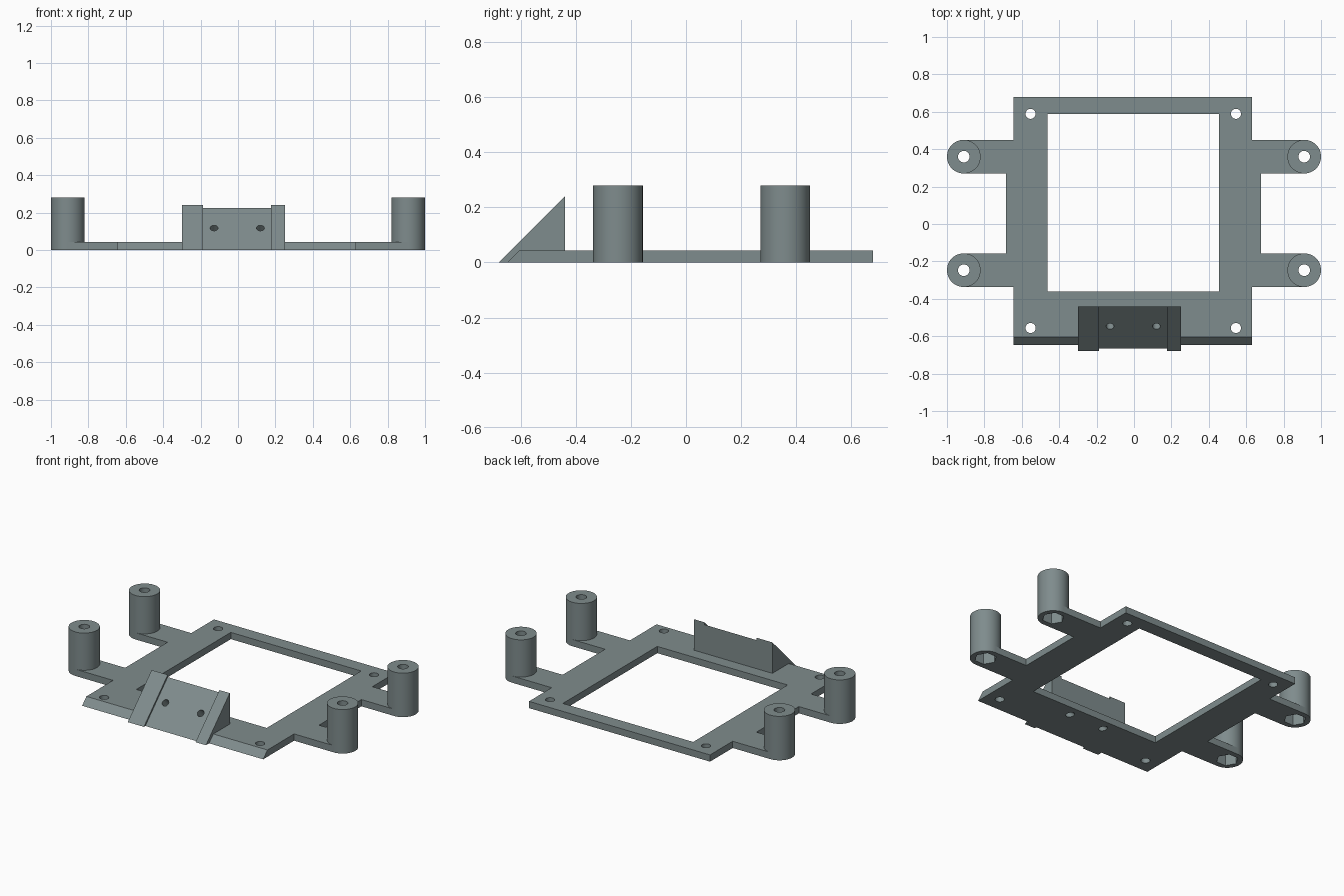
import bpy, bmesh, math
from mathutils import Vector, Matrix

if "Cube" in bpy.data.objects:
    bpy.data.objects.remove(bpy.data.objects["Cube"])

T = 0.043                      # plate thickness
POST_X, POST_R, POST_TOP = 0.91, 0.09, 0.28
POST_YS = (-0.247, 0.36)
FRONT, REAR = -0.648, 0.678
WALL_Y = -0.44                 # upright back of the bracket

grey = bpy.data.materials.new("slate grey")
grey.diffuse_color = (0.212, 0.262, 0.266, 1)
grey.use_nodes = True
grey.node_tree.nodes["Principled BSDF"].inputs["Base Color"].default_value = grey.diffuse_color


def prism(name, points, offset):
    """Extrude a closed flat outline along a vector."""
    bm = bmesh.new()
    face = bm.faces.new([bm.verts.new(p) for p in points])
    new = bmesh.ops.extrude_face_region(bm, geom=[face])["geom"]
    bmesh.ops.translate(bm, vec=offset, verts=[v for v in new if isinstance(v, bmesh.types.BMVert)])
    bmesh.ops.recalc_face_normals(bm, faces=bm.faces)
    mesh = bpy.data.meshes.new(name)
    bm.to_mesh(mesh)
    bm.free()
    mesh.materials.append(grey)
    ob = bpy.data.objects.new(name, mesh)
    bpy.context.collection.objects.link(ob)
    return ob


def ring(x, y, z, r, n):
    return [(x + r * math.cos(2 * math.pi * i / n), y + r * math.sin(2 * math.pi * i / n), z)
            for i in range(n)]


def rod(name, x, y, z0, z1, r, n=48):
    return prism(name, ring(x, y, z0, r, n), (0, 0, z1 - z0))


def cut(ob, cutters):
    """Subtract helper solids, then smooth the round walls."""
    bpy.context.view_layer.objects.active = ob
    for c in cutters:
        m = ob.modifiers.new("cut", "BOOLEAN")
        m.operation, m.solver, m.object = "DIFFERENCE", "EXACT", c
        bpy.ops.object.modifier_apply(modifier=m.name)
    bpy.ops.object.select_all(action="DESELECT")
    ob.select_set(True)
    bpy.ops.object.shade_smooth_by_angle(angle=math.radians(30))


# frame outline: one side with two round-ended arms, front to back
def side(s, edge, mid):
    pts = [(s * edge, FRONT, 0)]
    for i, y in enumerate(POST_YS):
        arc = [(s * (POST_X + POST_R * math.cos(a)), y + POST_R * math.sin(a), 0)
               for a in (math.pi * (k / 24 - 0.5) for k in range(25))]
        ends = (edge, mid) if i == 0 else (mid, edge)
        pts += [(s * ends[0], y - POST_R, 0)] + arc + [(s * ends[1], y + POST_R, 0)]
    return pts + [(s * edge, REAR, 0)]


frame = prism("base_frame", side(1, 0.631, 0.68) + side(-1, 0.644, 0.685)[::-1], (0, 0, T))
for v in frame.data.vertices:      # sloped front edge
    if v.co.z > T / 2 and v.co.y < FRONT + 0.001:
        v.co.y += T

# helper solids: window, corner screw holes, post bores with hexagonal nut pockets
window = prism("window_cutter", [(-0.463, -0.361, -0.1), (0.455, -0.361, -0.1),
                                 (0.455, 0.589, -0.1), (-0.463, 0.589, -0.1)], (0, 0, 0.3))
corners = [rod("corner_hole_cutter", x, y, -0.1, 0.1, 0.027, 32)
           for x in (-0.553, 0.545) for y in (-0.556, 0.589)]
bores = {(s, y): [rod("bore_cutter", s * POST_X, y, -0.1, 0.4, 0.031, 32),
                  rod("nut_pocket_cutter", s * POST_X, y, -0.1, 0.1, 0.065, 6)]
         for s in (-1, 1) for y in POST_YS}

# slanted holes square to the bracket slope
slanted = []
for x in (-0.128, 0.12):
    c = rod("slanted_hole_cutter", 0, 0, -0.3, 0.1, 0.021, 32)
    c.data.transform(Matrix.Translation((x, -0.547, 0.118)) @ Matrix.Rotation(math.radians(45), 4, "X"))
    slanted.append(c)

cut(frame, [window] + corners + slanted + [c for pair in bores.values() for c in pair])

# hollow posts standing on the arms
for (s, y), cutters in bores.items():
    name = ("left" if s < 0 else "right") + ("_front_post" if y < 0 else "_rear_post")
    cut(rod(name, s * POST_X, y, T, POST_TOP, POST_R), cutters)


# sloped bracket: recessed panel between two raised rails
def wedge(name, x0, x1, toe):
    profile = [(toe, 0), (FRONT, 0), (FRONT + T, T), (WALL_Y, T), (WALL_Y, WALL_Y - toe)]
    return prism(name, [(x0, y, z) for y, z in profile], (x1 - x0, 0, 0))


wedge("bracket_left_rail", -0.30, -0.187, -0.68)
wedge("bracket_right_rail", 0.177, 0.25, -0.68)
cut(wedge("bracket_panel", -0.187, 0.177, -0.665), slanted)

# remove helpers
for ob in [o for o in bpy.data.objects if "cutter" in o.name]:
    bpy.data.objects.remove(ob)
